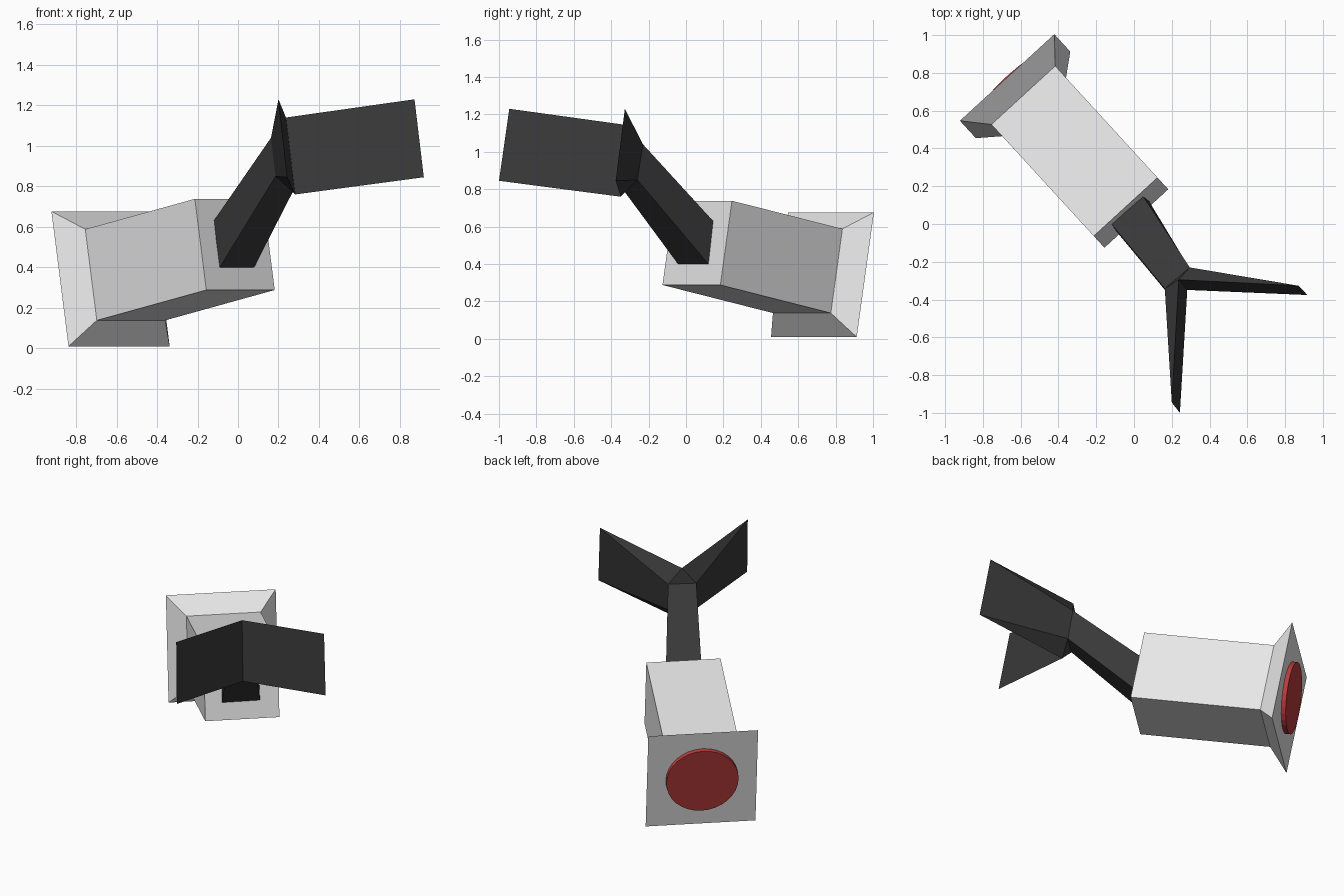
import bpy, bmesh, math
from mathutils import Vector

if "Cube" in bpy.data.objects:
    bpy.data.objects.remove(bpy.data.objects["Cube"])


def material(name, rgb):
    m = bpy.data.materials.new(name)
    m.diffuse_color = (*rgb, 1)
    m.use_nodes = True
    m.node_tree.nodes["Principled BSDF"].inputs["Base Color"].default_value = m.diffuse_color
    return m


LIGHT = material("light_grey", (0.80, 0.80, 0.80))
DARK = material("dark_grey", (0.041, 0.041, 0.041))
RED = material("lens_red", (0.48, 0.045, 0.045))


def add_mesh(name, verts, faces, mat):
    bm = bmesh.new()
    vs = [bm.verts.new(v) for v in verts]
    for f in faces:
        bm.faces.new([vs[i] for i in f])
    bmesh.ops.recalc_face_normals(bm, faces=bm.faces[:])
    me = bpy.data.meshes.new(name)
    bm.to_mesh(me)
    bm.free()
    me.materials.append(mat)
    ob = bpy.data.objects.new(name, me)
    bpy.context.collection.objects.link(ob)
    return ob


# Frame of the tilted housing: across, forward (towards the lens) and up
yaw, pitch = math.radians(42.5), math.radians(10.6)
across = Vector((math.cos(yaw), math.sin(yaw), 0))
forward = Vector((-math.sin(yaw) * math.cos(pitch), math.cos(yaw) * math.cos(pitch), -math.sin(pitch)))
up = across.cross(forward)
back = Vector((-0.016, 0.06, 0.513))


def loft(name, sections, sides, turn, mat):
    """Join regular polygons (distance along the axis, radius) into a closed solid."""
    verts, faces = [], []
    for dist, r in sections:
        for k in range(sides):
            a = turn + 2 * math.pi * k / sides
            verts.append(back + forward * dist + across * r * math.cos(a) + up * r * math.sin(a))
    for s in range(len(sections) - 1):
        for k in range(sides):
            n = (k + 1) % sides
            faces.append((s * sides + k, s * sides + n, (s + 1) * sides + n, (s + 1) * sides + k))
    last = (len(sections) - 1) * sides
    faces += [range(sides), range(last, last + sides)]
    return add_mesh(name, verts, faces, mat)


# Square housing with flared hood
q = math.sqrt(2)
loft("housing", [(0, 0.229 * q), (0.815, 0.229 * q), (0.924, 0.339 * q)], 4, math.pi / 4, LIGHT)

# Round lens plate
loft("lens", [(0.90, 0.223), (0.952, 0.223)], 32, 0, RED)

# Bracket: tapered arm ending in two wedge-shaped fins
points = [
    (-0.12, 0.00, 0.63), (0.05, 0.145, 0.63), (0.08, 0.12, 0.40), (-0.09, -0.043, 0.40),        # arm end
    (0.163, -0.342, 1.04), (0.295, -0.23, 1.04), (0.31, -0.26, 0.85), (0.185, -0.375, 0.85),    # arm to fins
    (0.237, -0.295, 1.14), (0.282, -0.349, 0.76),                                               # fin root
    (0.872, -0.327, 1.23), (0.918, -0.376, 0.845),                                              # right tip
    (0.20, -0.945, 1.23), (0.243, -1.0, 0.845),                                                 # left tip
]
faces = [(0, 1, 2, 3), (0, 1, 5, 4), (1, 2, 6, 5), (2, 3, 7, 6), (3, 0, 4, 7), (4, 5, 8), (6, 7, 9)]
for j_top, j_low, t_top, t_low in ((5, 6, 10, 11), (4, 7, 12, 13)):
    faces += [(j_top, j_low, t_low, t_top), (j_top, t_top, 8), (j_low, 9, t_low), (8, t_top, t_low, 9)]
add_mesh("bracket", points, faces, DARK)
